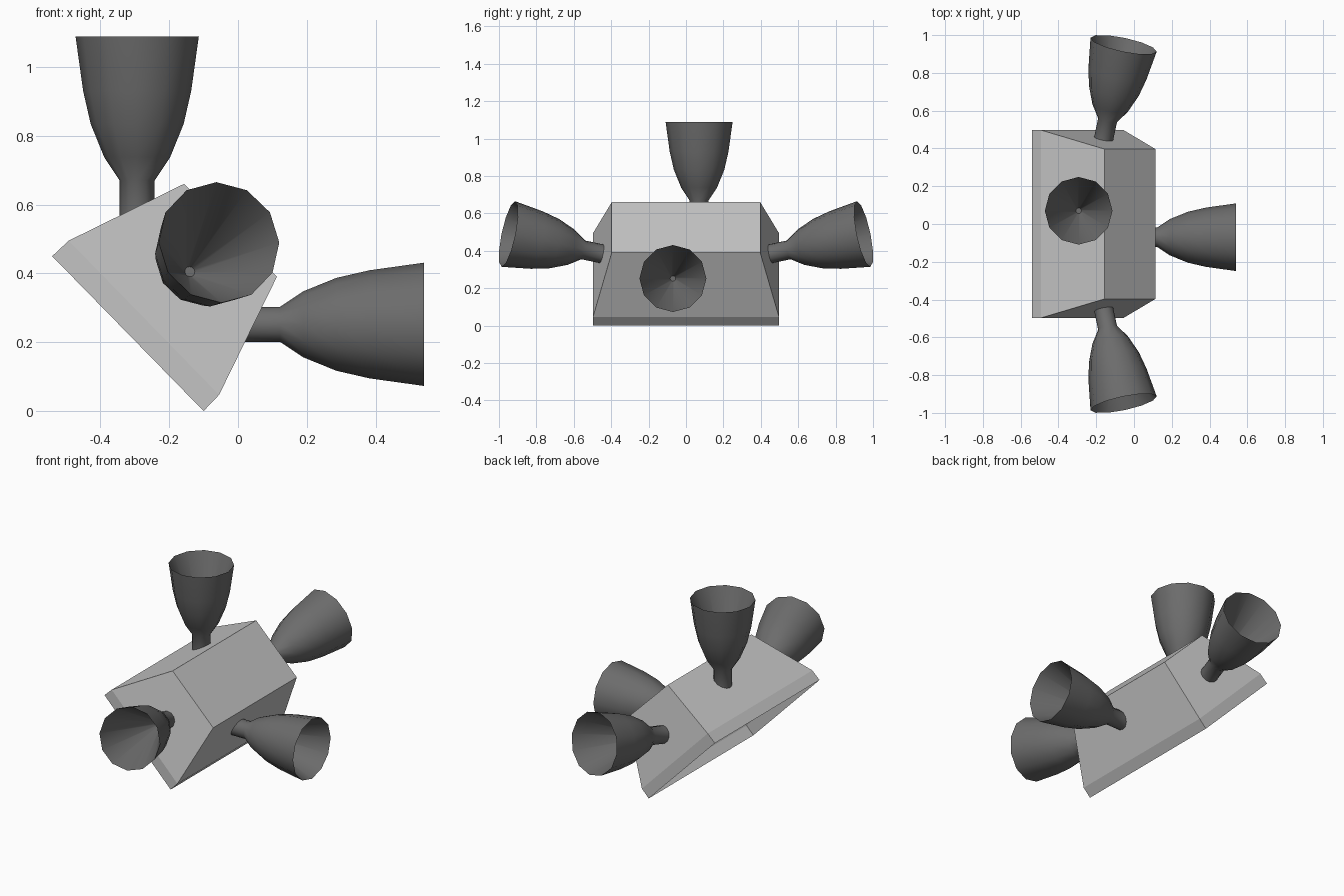
import bpy, bmesh, math
from mathutils import Vector

if "Cube" in bpy.data.objects:
    bpy.data.objects.remove(bpy.data.objects["Cube"])


def material(name, v):
    m = bpy.data.materials.new(name)
    m.diffuse_color = (v, v, v, 1)
    m.use_nodes = True
    m.node_tree.nodes["Principled BSDF"].inputs["Base Color"].default_value = m.diffuse_color
    return m


LIGHT = material("light grey", 0.55)
DARK = material("dark grey", 0.15)


def finish(name, bm, mat, smooth_angle=None):
    me = bpy.data.meshes.new(name)
    bm.to_mesh(me)
    bm.free()
    me.materials.append(mat)
    if smooth_angle:
        me.shade_smooth()
        me.set_sharp_from_angle(angle=math.radians(smooth_angle))
    ob = bpy.data.objects.new(name, me)
    bpy.context.collection.objects.link(ob)
    return ob


# Housing: open-backed tapered block, tilted 45 degrees about y
bm = bmesh.new()
levels = [  # four section points per level: (x, z) upper, (x, z) lower, half width
    ((-0.54, 0.45), (-0.10, 0.0), 0.497),
    ((-0.492, 0.495), (-0.055, 0.047), 0.497),
    ((-0.157, 0.66), (0.113, 0.39), 0.397),
]
rings = []
for (x1, z1), (x2, z2), w in levels:
    rings.append([bm.verts.new(p) for p in
                  ((x1, -w, z1), (x2, -w, z2), (x2, w, z2), (x1, w, z1))])
for a, b in zip(rings, rings[1:]):
    for i in range(4):
        j = (i + 1) % 4
        bm.faces.new((a[i], a[j], b[j], b[i]))
bm.faces.new(rings[-1])
finish("housing", bm, LIGHT)

# Nozzle profile (radius, distance from throat): stem, bell, rim, inner cone
PROFILE = [(0.051, -0.11), (0.051, 0), (0.096, 0.068), (0.135, 0.164),
           (0.157, 0.26), (0.179, 0.418), (0.015, 0.0)]
SIDES = 12


def nozzle(name, throat, axis):
    bm = bmesh.new()
    rings = [[bm.verts.new((r * math.cos(math.tau * i / SIDES),
                            r * math.sin(math.tau * i / SIDES), h))
              for i in range(SIDES)] for r, h in PROFILE]
    for a, b in zip(rings, rings[1:]):
        for i in range(SIDES):
            j = (i + 1) % SIDES
            bm.faces.new((a[i], a[j], b[j], b[i]))
    bm.faces.new(rings[0][::-1])
    bm.faces.new(rings[-1])
    ob = finish(name, bm, DARK, 33)
    ob.rotation_euler = Vector(axis).to_track_quat('Z', 'Y').to_euler()
    ob.location = throat


nozzle("top_nozzle", (-0.293, 0.07, 0.67), (0, 0, 1))
nozzle("right_nozzle", (0.122, -0.07, 0.252), (1, 0, 0))
for name, s in (("front_nozzle", -1), ("back_nozzle", 1)):
    nozzle(name, (-0.14, s * 0.549, 0.405), (0.203, s * 0.958, 0.203))
